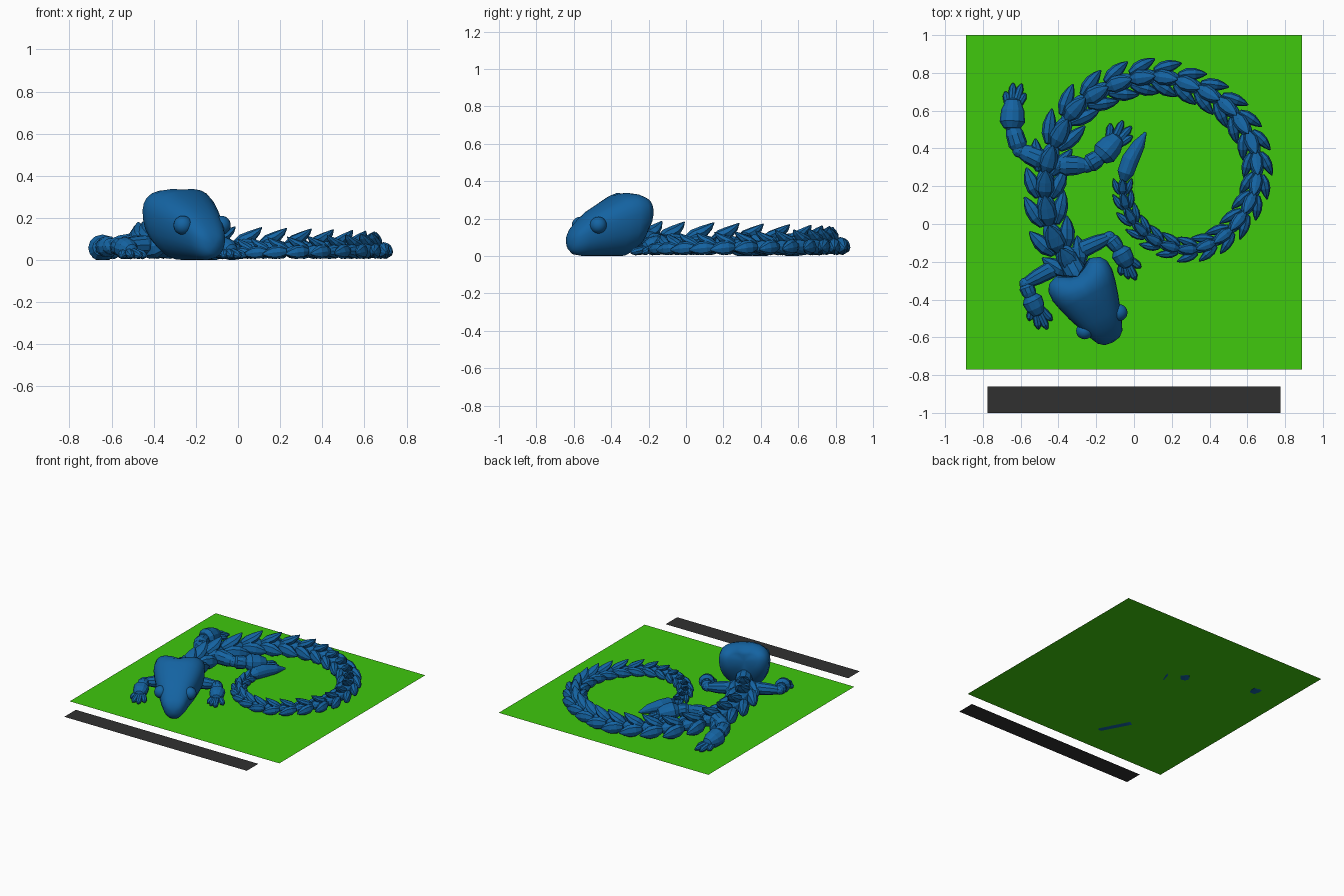
import bpy, bmesh, math
from mathutils import Vector, Matrix

if "Cube" in bpy.data.objects:
    bpy.data.objects.remove(bpy.data.objects["Cube"])


def material(name, rgb):
    m = bpy.data.materials.new(name)
    m.diffuse_color = (*rgb, 1)
    m.use_nodes = True
    m.node_tree.nodes["Principled BSDF"].inputs["Base Color"].default_value = m.diffuse_color
    return m


BLUE = material("blue", (0.007, 0.125, 0.36))
GREEN = material("green", (0.05, 0.58, 0.004))
DARK = material("dark", (0.03, 0.03, 0.03))


def finish(bm, name, mat, grounded=True):
    if grounded:
        for v in bm.verts:
            v.co.z = max(v.co.z, 0)
    bmesh.ops.recalc_face_normals(bm, faces=bm.faces[:])
    me = bpy.data.meshes.new(name)
    bm.to_mesh(me)
    bm.free()
    me.materials.append(mat)
    ob = bpy.data.objects.new(name, me)
    bpy.context.collection.objects.link(ob)
    return ob


def skin(bm, rings, start, end):
    """Join rings of vertices into a closed tube with a point at each end."""
    n = len(rings[0])
    a, b = bm.verts.new(start), bm.verts.new(end)
    for i in range(n):
        j = (i + 1) % n
        for p, q in zip(rings, rings[1:]):
            bm.faces.new((p[i], p[j], q[j], q[i]))
        bm.faces.new((a, rings[0][j], rings[0][i]))
        bm.faces.new((b, rings[-1][i], rings[-1][j]))


def blob(bm, path, radii, tall=1.0, sides=10, mat=None):
    """Tapered tube along a path; tall stretches the section vertically."""
    mat = mat or Matrix()
    path = [Vector(p) for p in path]
    rings = []
    for k, p in enumerate(path):
        t = (path[min(k + 1, len(path) - 1)] - path[max(k - 1, 0)]).normalized()
        s = t.cross(Vector((0, 0, 1))).normalized()
        u = s.cross(t)
        rings.append([bm.verts.new(mat @ (p + radii[k] * (
            s * math.cos(2 * math.pi * i / sides)
            + u * tall * math.sin(2 * math.pi * i / sides)))) for i in range(sides)])
    d0 = (path[0] - path[1]).normalized() * radii[0] * 0.4
    d1 = (path[-1] - path[-2]).normalized() * radii[-1] * 0.4
    skin(bm, rings, mat @ (path[0] + d0), mat @ (path[-1] + d1))


def bone(bm, a, b, r0, r1, tall=1.0):
    """Bulging limb piece between two points."""
    a, b = Vector(a), Vector(b)
    blob(bm, [a.lerp(b, f) for f in (0, .25, .65, 1)],
         [r0 * .65, r0, (r0 + r1) / 2, r1 * .75], tall)


# base plate and separate bar
def sheet(name, x, y0, y1, mat):
    bm = bmesh.new()
    bm.faces.new([bm.verts.new(c) for c in
                  ((-x, y0, .002), (x, y0, .002), (x, y1, .002), (-x, y1, .002))])
    finish(bm, name, mat)


sheet("base_plate", .89, -.77, 1.0, GREEN)
sheet("dark_bar", .775, -1.0, -.86, DARK)

# spine: one linked segment at each point, from neck to tail
SPINE = [(-.35, -.19), (-.42, -.08), (-.46, .07), (-.47, .21), (-.45, .34), (-.39, .48),
         (-.31, .61), (-.2, .69), (-.08, .745), (.045, .775), (.165, .775), (.285, .74),
         (.395, .69), (.495, .62), (.57, .53), (.625, .43), (.65, .32), (.645, .21),
         (.61, .11), (.55, .015), (.47, -.065), (.38, -.115), (.285, -.135), (.19, -.12),
         (.105, -.085), (.035, -.03), (-.02, .04), (-.05, .12), (-.06, .195), (-.05, .265)]


def segment(i):
    f = i / (len(SPINE) - 2)
    p = Vector((*SPINE[i], 0))
    d = Vector((*SPINE[i + 1], 0)) - Vector((*SPINE[max(i - 1, 0)], 0))
    length = d.length / (2 if i else 1)
    m = Matrix.Translation(p) @ Matrix.Rotation(math.atan2(d.y, d.x), 4, 'Z')
    w, h, L = .115 - .064 * f, .185 - .095 * f, length
    bm = bmesh.new()
    # link core
    blob(bm, [(x * L, 0, .36 * h) for x in (-.7, -.35, .1, .45, .65)],
         [.22 * w, .36 * w, .5 * w, .36 * w, .2 * w], 1.0, 10, m)
    # back spike
    blob(bm, [(-.5 * L, 0, .5 * h), (-.2 * L, 0, .6 * h), (.15 * L, 0, .73 * h),
              (.4 * L, 0, .88 * h), (.55 * L, 0, h)],
         [.22 * w, .46 * w, .42 * w, .24 * w, .04 * w], .7, 8, m)
    # side scales
    for s in (-1, 1):
        blob(bm, [(-.5 * L, s * .32 * w, .38 * h), (-.2 * L, s * .52 * w, .36 * h),
                  (.12 * L, s * .7 * w, .33 * h), (.4 * L, s * .85 * w, .29 * h),
                  (.62 * L, s * .95 * w, .26 * h)],
             [.18 * w, .36 * w, .36 * w, .22 * w, .05 * w], 1.35, 8, m)
    finish(bm, "spine_segment", BLUE)


for i in range(len(SPINE) - 1):
    segment(i)

# pointed tail tip
bm = bmesh.new()
blob(bm, [(-.055, .23, .04), (-.045, .27, .045), (-.02, .34, .045), (.025, .42, .04),
          (.062, .485, .03)], [.02, .044, .046, .034, .006], 1.0, 12)
finish(bm, "tail_tip", BLUE)


# legs: shoulder, elbow, wrist, palm end, then toe tips
def leg(name, joints, toes, r):
    bm = bmesh.new()
    sh, el, wr, pa = [Vector((*j, z)) for j, z in zip(joints, (.075, .065, .06, .045))]
    bone(bm, sh, el, r, r * .8)
    bone(bm, el, wr, r * .9, r * .8)
    for c in (sh, el, wr):
        bmesh.ops.create_icosphere(bm, subdivisions=2, radius=r * .72,
                                   matrix=Matrix.Translation(c))
    # broad cuffed palm
    blob(bm, [wr.lerp(pa, f) for f in (-.1, .15, .6, 1)],
         [r * .8, r * 1.2, r * 1.1, r * .7], .95, 12)
    mid = sum((Vector(t) for t in toes), Vector((0, 0))) / len(toes)
    for t in toes:
        root = pa.lerp(wr, .2) + Vector((*((Vector(t) - mid) * .4), -.01))
        tip = Vector((*t, .018))
        blob(bm, [root.lerp(tip, f) for f in (0, .4, .75, 1)],
             [.02, .021, .02, .007], 1.0, 8)
    finish(bm, name, BLUE)


leg("hind_leg_left", [(-.47, .33), (-.605, .39), (-.645, .52), (-.64, .655)],
    [(-.68, .70), (-.64, .745), (-.595, .74), (-.575, .69)], .056)
leg("hind_leg_right", [(-.40, .31), (-.25, .31), (-.17, .36), (-.085, .455)],
    [(-.125, .53), (-.06, .545), (-.015, .515), (-.01, .465)], .056)
leg("front_leg_left", [(-.40, -.22), (-.575, -.315), (-.545, -.39), (-.505, -.475)],
    [(-.555, -.51), (-.505, -.555), (-.46, -.555), (-.435, -.51)], .046)
leg("front_leg_right", [(-.31, -.15), (-.13, -.07), (-.075, -.14), (-.03, -.22)],
    [(-.07, -.27), (-.03, -.29), (.01, -.295), (.035, -.23)], .046)

# head: lofted shield with two rear horns, snout pointing down and forward
ORIGIN = Vector((-.315, -.245, 0))
FWD = Vector((math.sin(math.radians(28)), -math.cos(math.radians(28)), 0))
SIDE = Vector((-FWD.y, FWD.x, 0))
# distance forward, half width, low z, high z
SECTIONS = [(-.02, .10, .17, .31), (.0, .15, .10, .335), (.035, .172, .03, .35), (.09, .175, 0, .35),
            (.15, .162, 0, .328), (.22, .142, 0, .288), (.29, .117, 0, .25),
            (.35, .095, 0, .205), (.40, .073, .008, .155), (.425, .045, .03, .12)]
bm = bmesh.new()
rings = []
for t, hw, lo, hi in SECTIONS:
    rear = max(0, 1 - max(t, 0) / .16)
    ring = []
    for k in range(28):
        u, v = math.cos(2 * math.pi * k / 28), math.sin(2 * math.pi * k / 28)
        su, sv = [math.copysign(abs(c) ** .85, c) for c in (u, v)]
        z = (lo + hi) / 2 + (hi - lo) / 2 * sv - max(v, 0) * .035 * rear * (1 - abs(u)) ** 2
        x = hw * su * (1 + .2 * v)
        ring.append(bm.verts.new(ORIGIN + FWD * (t + .055 * rear * (1 - abs(u)))
                                 + SIDE * x + Vector((0, 0, z))))
    rings.append(ring)
skin(bm, rings, ORIGIN + FWD * .05 + Vector((0, 0, .22)),
     ORIGIN + FWD * .433 + Vector((0, 0, .07)))
head = finish(bm, "head", BLUE)
for p in head.data.polygons:
    p.use_smooth = True

# neck joint behind the head
bm = bmesh.new()
bone(bm, (-.38, -.13, .075), (-.27, -.33, .12), .06, .06)
finish(bm, "neck", BLUE)

# eyes
for s, name in ((-1, "eye_left"), (1, "eye_right")):
    bm = bmesh.new()
    c = ORIGIN + FWD * .308 + SIDE * (s * .103) + Vector((0, 0, .165))
    bmesh.ops.create_uvsphere(bm, u_segments=20, v_segments=12, radius=.045,
                              matrix=Matrix.Translation(c))
    eye = finish(bm, name, BLUE)
    for p in eye.data.polygons:
        p.use_smooth = True
